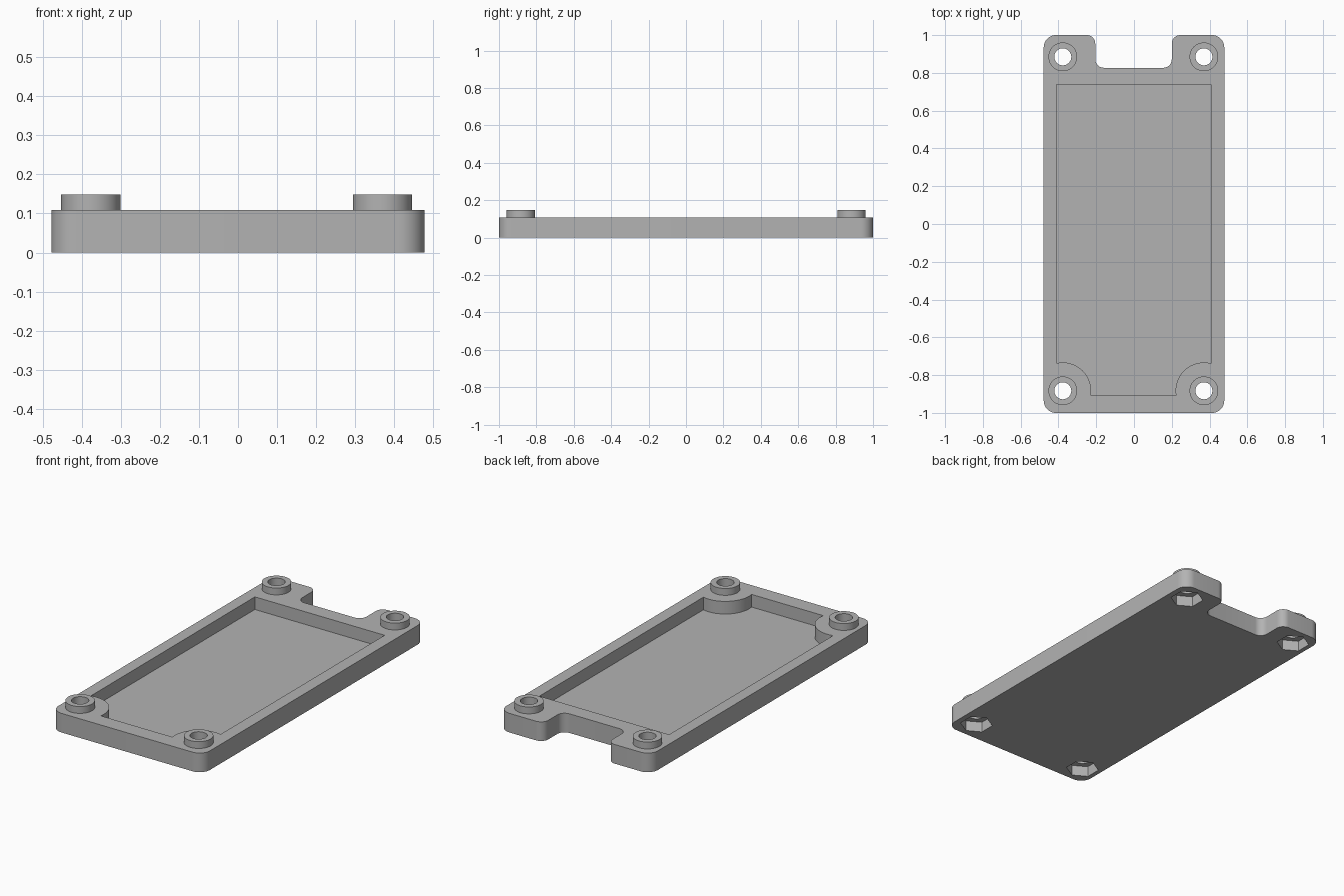
import bpy
import bmesh
from math import pi, cos, sin, atan2
from mathutils import Vector

cube = bpy.data.objects.get("Cube")
if cube:
    bpy.data.objects.remove(cube, do_unlink=True)

PLATE_TOP, BOSS_TOP, FLOOR, NUT_DEPTH = 0.109, 0.148, 0.037, 0.06
HALF_X, HALF_Y = 0.478, 1.0
POSTS = [(x, y) for x in (-0.377, 0.37) for y in (-0.883, 0.885)]

grey = bpy.data.materials.new("light grey plastic")
grey.use_nodes = True
grey.diffuse_color = (0.45, 0.45, 0.45, 1)
grey.node_tree.nodes["Principled BSDF"].inputs["Base Color"].default_value = grey.diffuse_color


def circle(cx, cy, r, n=48, start=0.0):
    return [(cx + r * cos(start + 2 * pi * i / n), cy + r * sin(start + 2 * pi * i / n))
            for i in range(n)]


def arc(cx, cy, r, p, q, n=16):
    """Short arc about a centre from point p to point q."""
    a = atan2(p[1] - cy, p[0] - cx)
    b = atan2(q[1] - cy, q[0] - cx)
    b = a + (b - a + pi) % (2 * pi) - pi
    return [(cx + r * cos(a + (b - a) * i / n), cy + r * sin(a + (b - a) * i / n))
            for i in range(n + 1)]


def rounded(corners):
    """Outline whose right-angled corners (x, y, radius) are filleted."""
    out = []
    for i, (x, y, r) in enumerate(corners):
        p = Vector((x, y))
        d0 = (Vector(corners[i - 1][:2]) - p).normalized()
        d1 = (Vector(corners[(i + 1) % len(corners)][:2]) - p).normalized()
        c = p + (d0 + d1) * r
        out += arc(c.x, c.y, r, p + d0 * r, p + d1 * r, 10)
    return out


def prism(name, outline, z0, z1):
    bm = bmesh.new()
    face = bm.faces.new([bm.verts.new((x, y, z0)) for x, y in outline])
    top = bmesh.ops.extrude_face_region(bm, geom=[face])["geom"]
    bmesh.ops.translate(bm, vec=(0, 0, z1 - z0),
                        verts=[v for v in top if isinstance(v, bmesh.types.BMVert)])
    bmesh.ops.recalc_face_normals(bm, faces=bm.faces)
    mesh = bpy.data.meshes.new(name)
    bm.to_mesh(mesh)
    bm.free()
    mesh.materials.append(grey)
    obj = bpy.data.objects.new(name, mesh)
    bpy.context.collection.objects.link(obj)
    return obj


def combine(target, tool, operation):
    mod = target.modifiers.new("combine", "BOOLEAN")
    mod.operation, mod.object, mod.solver = operation, tool, "EXACT"
    bpy.context.view_layer.objects.active = target
    bpy.ops.object.modifier_apply(modifier=mod.name)
    bpy.data.objects.remove(tool, do_unlink=True)


# Base plate with rounded corners and a notch in the back edge
R, N = 0.065, 0.045
tray = prism("tray", rounded([
    (-HALF_X, -HALF_Y, R), (HALF_X, -HALF_Y, R), (HALF_X, HALF_Y, R),
    (0.2, HALF_Y, N), (0.2, 0.827, N), (-0.205, 0.827, N), (-0.205, HALF_Y, N),
    (-HALF_X, HALF_Y, R)]), 0, PLATE_TOP)

# Shallow pocket, bowed inward around the two front posts
X0, X1, Y0, Y1, BOW = -0.411, 0.407, -0.908, 0.739, 0.15
(lx, ly), (rx, ry) = POSTS[0], POSTS[2]
rise = (BOW ** 2 - (X0 - lx) ** 2) ** 0.5
reach = (BOW ** 2 - (Y0 - ly) ** 2) ** 0.5
pocket = [(X1, Y1), (X0, Y1)]
pocket += arc(lx, ly, BOW, (X0, ly + rise), (lx + reach, Y0))
pocket += arc(rx, ry, BOW, (rx - reach, Y0), (X1, ry + rise))
combine(tray, prism("pocket_cutter", pocket, FLOOR, 0.3), "DIFFERENCE")

# Corner posts with through holes and hexagonal nut recesses underneath
for x, y in POSTS:
    combine(tray, prism("post", circle(x, y, 0.076), 0.08, BOSS_TOP), "UNION")
    combine(tray, prism("hole_cutter", circle(x, y, 0.045), -0.1, 0.3), "DIFFERENCE")
    combine(tray, prism("nut_cutter", circle(x, y, 0.087, 6, pi / 2), -0.1, NUT_DEPTH), "DIFFERENCE")

# Smooth round walls, crisp edges
bpy.ops.object.select_all(action="DESELECT")
tray.select_set(True)
bpy.context.view_layer.objects.active = tray
bpy.ops.object.shade_smooth_by_angle(angle=pi / 6)
